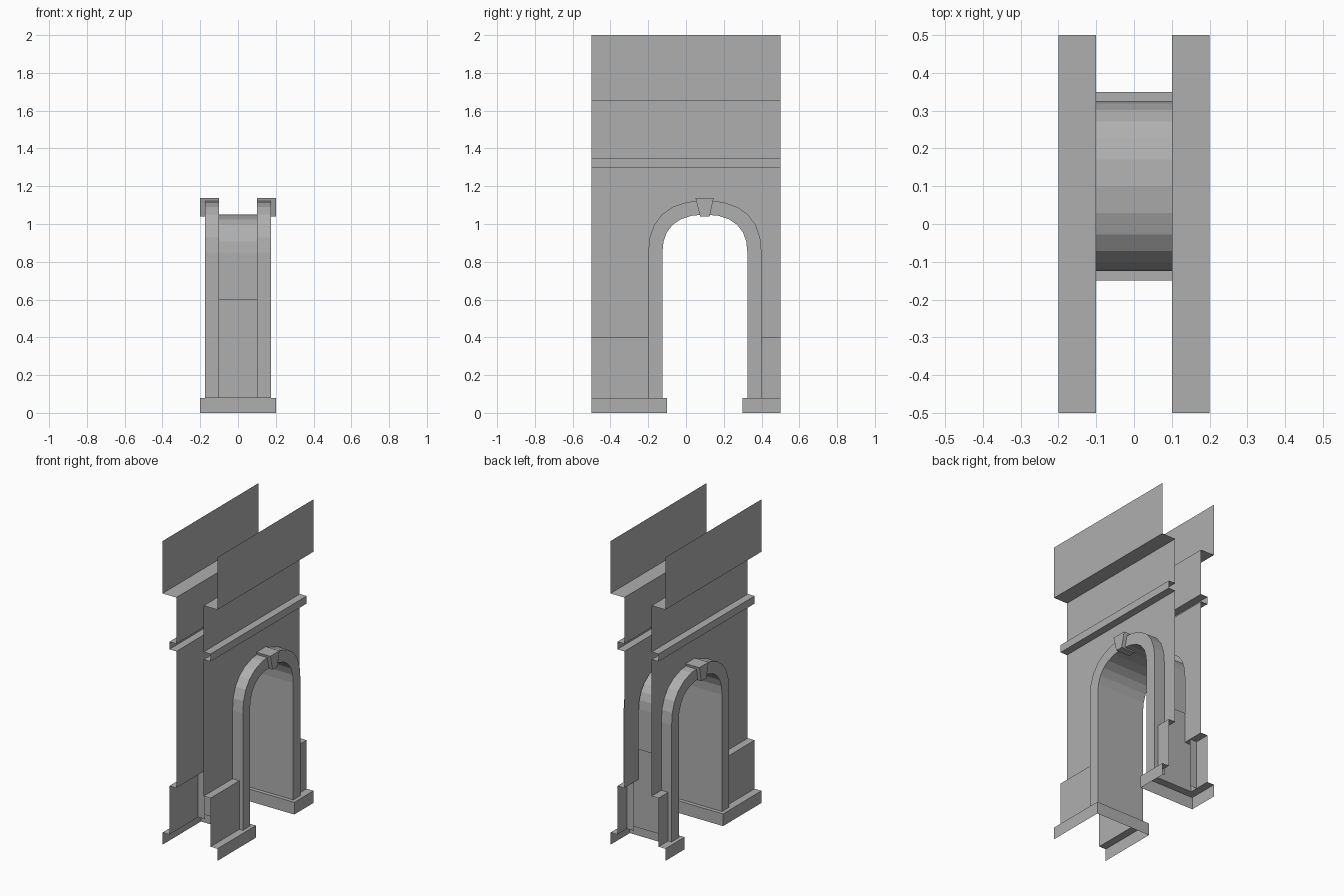
import bpy
import bmesh

if "Cube" in bpy.data.objects:
    bpy.data.objects.remove(bpy.data.objects["Cube"])

CY, SPRING, SEG = 0.1, 0.85, 6

# Dark grey stone
stone = bpy.data.materials.new("stone")
stone.diffuse_color = (0.43, 0.43, 0.43, 1)
stone.use_nodes = True
stone.node_tree.nodes["Principled BSDF"].inputs["Base Color"].default_value = stone.diffuse_color


def make(name, faces):
    """Build an open sheet object from a list of polygons."""
    bm = bmesh.new()
    for pts in faces:
        bm.faces.new([bm.verts.new(p) for p in pts])
    bmesh.ops.remove_doubles(bm, verts=bm.verts, dist=1e-5)
    bmesh.ops.recalc_face_normals(bm, faces=bm.faces)
    me = bpy.data.meshes.new(name)
    bm.to_mesh(me)
    bm.free()
    me.materials.append(stone)
    ob = bpy.data.objects.new(name, me)
    bpy.context.collection.objects.link(ob)
    return ob


def arch(r, bottom):
    """Points (y, z) up one jamb, round a Bezier arch and down the other."""
    quarter = []
    for i in range(SEG + 1):
        t = i / SEG
        u = 1 - t
        across = 3 * t * u * u + 3 * t * t * u * 0.7 + u ** 3
        across = 1 - (3 * t * t * u * 0.3 + t ** 3)
        up = 3 * t * u * u * 0.6 + 3 * t * t * u + t ** 3
        quarter.append((r * across, SPRING + (r - 0.025) * up))
    return ([(CY - r, bottom)] + [(CY - a, z) for a, z in quarter]
            + [(CY + a, z) for a, z in reversed(quarter[:-1])] + [(CY + r, bottom)])


def bridge(a, b):
    """Quads between two equally long rows of points."""
    return [(a[i], a[i + 1], b[i + 1], b[i]) for i in range(len(a) - 1)]


def strip(profile, y0, y1):
    """Sweep an (x, z) profile along y."""
    return bridge([(x, y0, z) for x, z in profile],
                  [(x, y1, z) for x, z in profile])


def row(pts, x):
    """Place (y, z) points at a given x."""
    return [(x, y, z) for y, z in pts]


inner = arch(0.225, 0.08)
outer = arch(0.3, 0.08)

for s, side in ((1, "right"), (-1, "left")):
    # Wall: pierced lower sheet, cornice and overhanging parapet
    lower = row(arch(0.25, 0.4) + [(0.5, 0.4), (0.5, 1.3), (-0.5, 1.3), (-0.5, 0.4)],
                s * 0.1)
    upper = [(0.1, 1.3), (0.15, 1.3), (0.15, 1.35), (0.1, 1.35),
             (0.1, 1.655), (0.2, 1.655), (0.2, 2.0)]
    make(side + "_wall", [lower] + strip([(s * x, z) for x, z in upper], -0.5, 0.5))

    # Raised arch frame
    f = s * 0.175
    make(side + "_arch_frame",
         bridge(row(outer, s * 0.1), row(outer, f))
         + bridge(row(outer, f), row(inner, f))
         + bridge(row(inner, f), row(inner, s * 0.1)))

    # Tapered keystone
    key = [(0.05, 1.138), (0.147, 1.138), (0.125, 1.04), (0.075, 1.04)]
    back, front = row(key, s * 0.1), row(key, s * 0.2)
    make(side + "_keystone",
         [back, front] + bridge(back + back[:1], front + front[:1]))

# Passage vault between the two walls
make("passage_vault", bridge(row(inner, -0.1), row(inner, 0.1)))


def wrap(x, far, end, z0, z1):
    """Upright sheet running along one wall, across the passage and back."""
    path = [(x, far), (x, end), (-x, end), (-x, far)]
    return bridge([(a, b, z0) for a, b in path], [(a, b, z1) for a, b in path])


# Stepped plinth and pedestal wrapping each side of the passage
for far, end, band, name in ((-0.5, -0.1, -0.15, "front"), (0.5, 0.3, 0.35, "back")):
    ledge = [(0.15, far), (0.2, far), (0.2, end), (-0.2, end),
             (-0.2, far), (-0.15, far), (-0.15, band), (0.15, band)]
    make(name + "_plinth",
         wrap(0.2, far, end, 0, 0.08) + [[(x, y, 0.08) for x, y in ledge]])
    shelves = [[(s * x, y, 0.4) for x, y in
                ((0.1, far), (0.15, far), (0.15, band), (0.1, band))] for s in (1, -1)]
    make(name + "_pedestal", wrap(0.15, far, band, 0.08, 0.4) + shelves)
    make(name + "_passage_backing",
         [[(-0.1, band, 0.4), (0.1, band, 0.4), (0.1, band, 0.6), (-0.1, band, 0.6)]])
